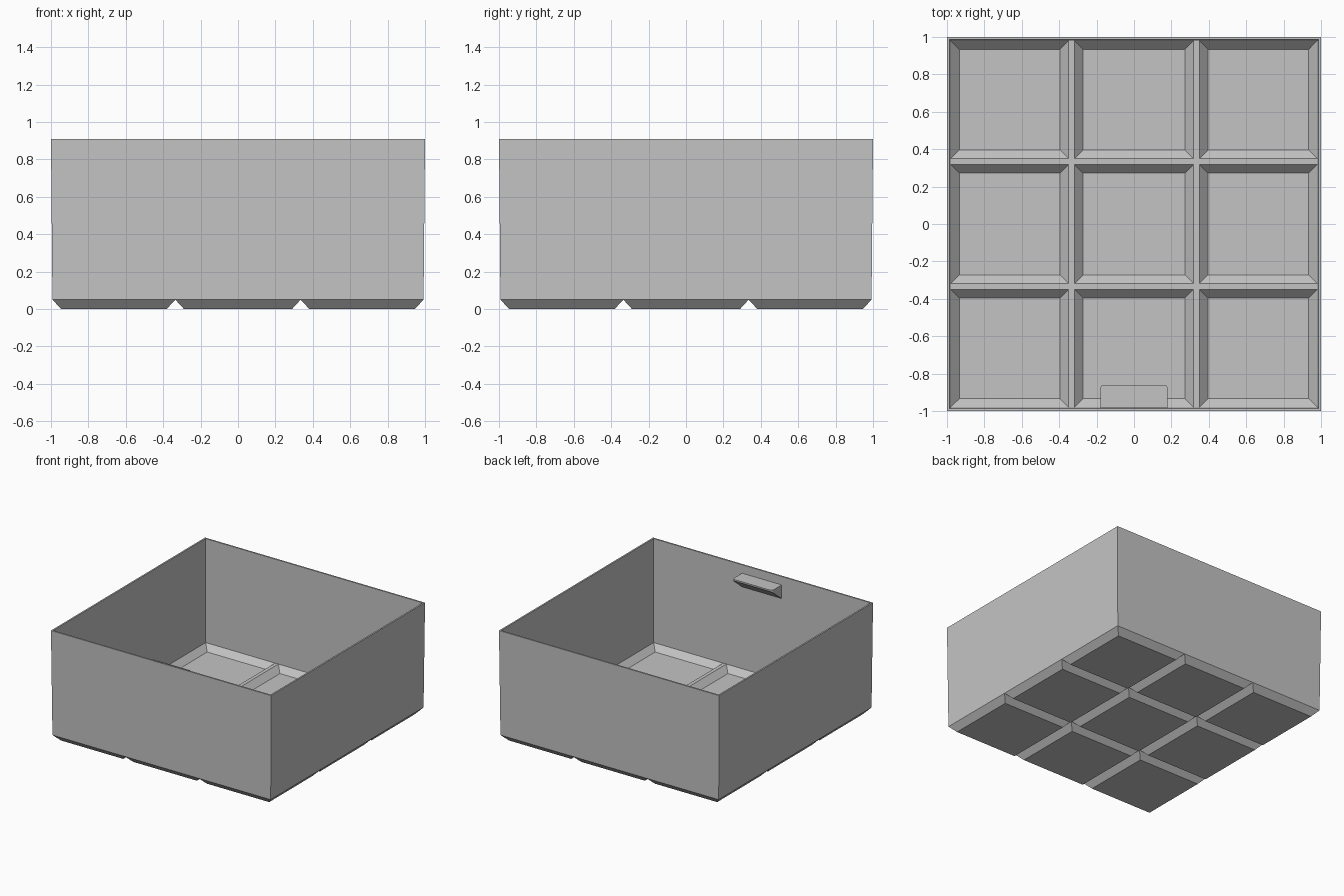
import bpy
import bmesh

old = bpy.data.objects.get("Cube")
if old:
    bpy.data.objects.remove(old, do_unlink=True)

# Single grey plastic
COLOUR = (0.55, 0.55, 0.55, 1.0)
grey = bpy.data.materials.new("grey_plastic")
grey.use_nodes = True
grey.diffuse_color = COLOUR
grey.node_tree.nodes["Principled BSDF"].inputs["Base Color"].default_value = COLOUR

RIM_Z, LIP_Z, FLOOR_TOP = 0.91, 0.05, 0.06
FOOT_HALF, INNER_HALF, SLOPE = 0.992, 0.98, 0.046


def finish(bm, name):
    bmesh.ops.remove_doubles(bm, verts=bm.verts, dist=0.0005)
    mesh = bpy.data.meshes.new(name)
    bm.to_mesh(mesh)
    bm.free()
    mesh.materials.append(grey)
    obj = bpy.data.objects.new(name, mesh)
    bpy.context.collection.objects.link(obj)
    return obj


def rect(bm, x0, x1, y0, y1, z):
    return [bm.verts.new(p) for p in
            ((x0, y0, z), (x1, y0, z), (x1, y1, z), (x0, y1, z))]


def bridge(bm, low, high, inward=False):
    for i in range(4):
        j = (i + 1) % 4
        quad = [low[i], low[j], high[j], high[i]]
        bm.faces.new(quad[::-1] if inward else quad)


def tray(bm, x0, x1, y0, y1, top, bottom, inward):
    """Sloped square dish: a foot from outside, or a pocket from inside."""
    s = SLOPE
    high = rect(bm, x0, x1, y0, y1, top)
    low = rect(bm, x0 + s, x1 - s, y0 + s, y1 - s, bottom)
    bridge(bm, low, high, inward)
    bm.faces.new(low if inward else low[::-1])


# Slightly drafted thin walls with a flat rim
bm = bmesh.new()
loops = [rect(bm, -h, h, -h, h, z) for h, z in
         ((FOOT_HALF, LIP_Z), (1.0, RIM_Z), (0.987, RIM_Z), (INNER_HALF, FLOOR_TOP))]
for lower, upper in zip(loops, loops[1:]):
    bridge(bm, lower, upper)
finish(bm, "bin_walls")

# Nine tapered feet under the bin
bm = bmesh.new()
cuts = [-FOOT_HALF, -0.335, 0.335, FOOT_HALF]
for x0, x1 in zip(cuts, cuts[1:]):
    for y0, y1 in zip(cuts, cuts[1:]):
        tray(bm, x0, x1, y0, y1, LIP_Z, 0.0, False)
finish(bm, "stacking_feet")

# Inner floor: nine pockets divided by flat ridges
bm = bmesh.new()
cuts = [-INNER_HALF, -0.349, -0.319, 0.319, 0.349, INNER_HALF]
spans = list(zip(cuts, cuts[1:]))
for i, (x0, x1) in enumerate(spans):
    for j, (y0, y1) in enumerate(spans):
        if i % 2 == 0 and j % 2 == 0:
            tray(bm, x0, x1, y0, y1, FLOOR_TOP, 0.012, True)
        else:
            bm.faces.new(rect(bm, x0, x1, y0, y1, FLOOR_TOP))
finish(bm, "pocketed_floor")

# Wedge-shaped label tab inside the front wall, with rounded front corners
bm = bmesh.new()
profile = [(-0.985, 0.73), (-0.86, 0.83), (-0.86, 0.842), (-0.985, 0.842)]
left, right = ([bm.verts.new((x, y, z)) for y, z in profile] for x in (0.18, -0.18))
bridge(bm, left, right)
bm.faces.new(left[::-1])
bm.faces.new(right)
bmesh.ops.recalc_face_normals(bm, faces=bm.faces)
corners = [bm.edges.get((side[1], side[2])) for side in (left, right)]
bmesh.ops.bevel(bm, geom=corners, offset=0.02, segments=4, profile=0.5,
                affect='EDGES')
finish(bm, "label_tab")
